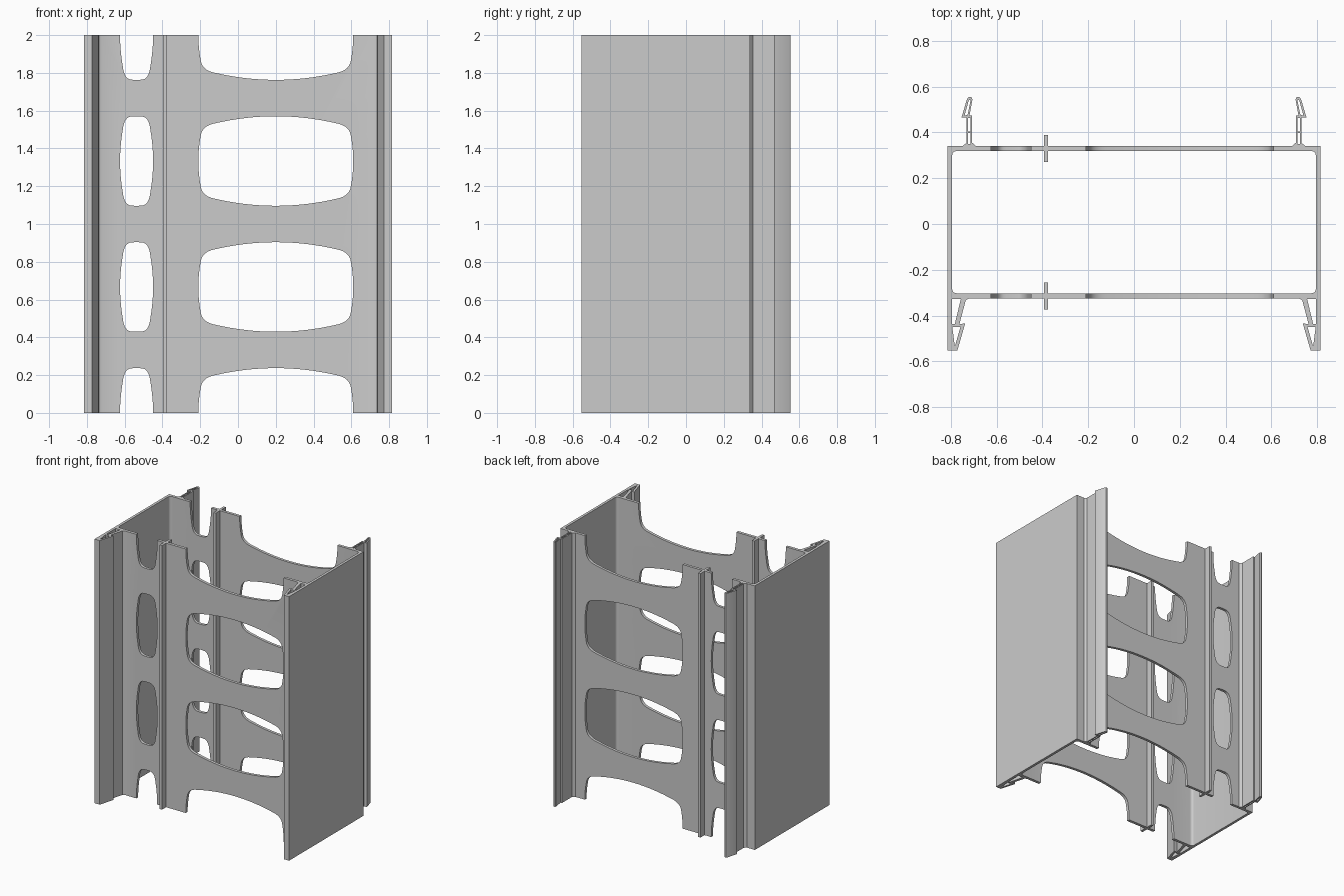
import bpy, bmesh
from mathutils import Vector

if "Cube" in bpy.data.objects:
    bpy.data.objects.remove(bpy.data.objects["Cube"])

H = 2.0


def prism(name, loops, axis="Z", start=0.0, depth=H):
    """Fill closed 2D loops (inner loops become holes) and extrude them."""
    bm = bmesh.new()
    for loop in loops:
        vs = [bm.verts.new((a, b, start) if axis == "Z" else (a, start, b)) for a, b in loop]
        for i, v in enumerate(vs):
            bm.edges.new((v, vs[(i + 1) % len(vs)]))
    push = Vector((0, 0, depth)) if axis == "Z" else Vector((0, depth, 0))
    bmesh.ops.triangle_fill(bm, use_beauty=True, edges=bm.edges[:], normal=push.normalized())
    ext = bmesh.ops.extrude_face_region(bm, geom=bm.faces[:])
    bmesh.ops.translate(bm, vec=push,
                        verts=[g for g in ext["geom"] if isinstance(g, bmesh.types.BMVert)])
    bmesh.ops.recalc_face_normals(bm, faces=bm.faces[:])
    me = bpy.data.meshes.new(name)
    bm.to_mesh(me)
    bm.free()
    ob = bpy.data.objects.new(name, me)
    bpy.context.collection.objects.link(ob)
    return ob


def mirror(pts):
    return [(-x, y) for x, y in reversed(pts)]


def bezier(p, c, q, n):
    return [tuple((1 - t) ** 2 * p[k] + 2 * t * (1 - t) * c[k] + t * t * q[k] for k in (0, 1))
            for t in (i / n for i in range(n + 1))]


def rect(x0, y0, x1, y1):
    return [(x0, y0), (x1, y0), (x1, y1), (x0, y1)]


def window(cx, cz, hw, hh, top, corner, side):
    """Barrel-shaped opening built from one quadrant mirrored twice."""
    quad = bezier((hw, 0), (hw, side[1] * 0.5), side, 5)
    quad += bezier(side, corner, top, 8)[1:]
    quad += bezier(top, (top[0] * 0.5, hh), (0, hh), 8)[1:]
    upper = quad + mirror(quad)[1:]
    lower = [(-x, -z) for x, z in upper[1:]]
    return [(cx + x, cz + z) for x, z in upper + lower[:-1]]


# Right half of the extruded section: front clip, side wall, rear hook
half = [(.72, -.325), (.735, -.332), (.763, -.437), (.738, -.435), (.772, -.553),
        (.815, -.553), (.815, .34), (.75, .34), (.732, .355), (.732, .465), (.754, .465),
        (.730, .546), (.723, .554), (.711, .554), (.706, .545), (.719, .475),
        (.707, .475), (.707, .355), (.69, .34)]

# Hollow chambers inside the clips
chambers = [
    [(.757, -.328), (.795, -.328), (.795, -.437), (.783, -.437)],
    [(.759, -.451), (.794, -.451), (.783, -.535)],
    rect(.715, .35, .725, .397),
    rect(.715, .405, .725, .463),
    [(.727, .478), (.741, .473), (.722, .541), (.714, .542)],
]

# Main channel cavity with rounded inner corners
r, x1, y0, y1 = .022, .795, -.303, .319
cavity = bezier((x1 - r, y0), (x1, y0), (x1, y0 + r), 5)
cavity += bezier((x1, y1 - r), (x1, y1), (x1 - r, y1), 5)

frame = prism("channel_frame", [half + mirror(half), cavity + mirror(cavity)]
              + chambers + [mirror(c) for c in chambers])

# Openings through the front and back walls, half ones at both ends
for i in range(4):
    z = i * H / 3
    for cx, hw, top, corner, side in (
            (.2, .41, (.32, .200), (.392, .187), (.398, .13)),
            (-.537, .0875, (.025, .236), (.066, .235), (.073, .165))):
        cutter = prism("opening_cutter", [window(cx, z, hw, .237, top, corner, side)],
                       "Y", -.45, .9)
        mod = frame.modifiers.new("opening", "BOOLEAN")
        mod.operation, mod.solver, mod.object = "DIFFERENCE", "EXACT", cutter
        bpy.context.view_layer.objects.active = frame
        bpy.ops.object.modifier_apply(modifier=mod.name)
        bpy.data.objects.remove(cutter)

# Divider ribs crossing the front and back walls
ribs = [prism(name, [rect(-.394, a, -.375, b)])
        for name, a, b in (("front_rib", -.374, -.255), ("back_rib", .27, .389))]

bpy.ops.object.select_all(action="DESELECT")
for ob in [frame] + ribs:
    ob.select_set(True)
bpy.context.view_layer.objects.active = frame
bpy.ops.object.shade_smooth_by_angle(angle=.5)
